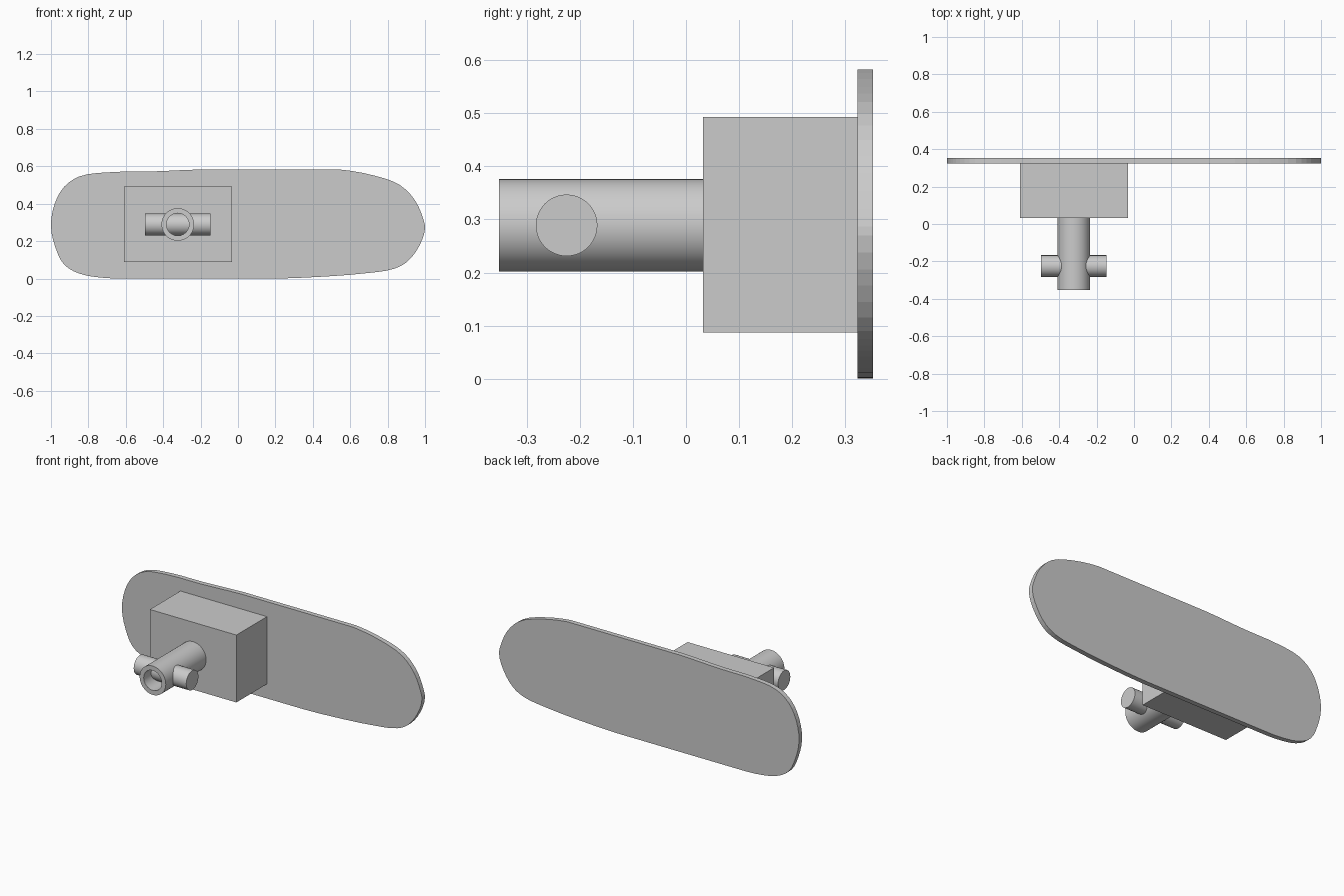
import bpy, bmesh, math
from mathutils import Vector, Matrix
from mathutils.geometry import interpolate_bezier

old = bpy.data.objects.get("Cube")
if old:
    bpy.data.objects.remove(old, do_unlink=True)

grey = bpy.data.materials.new("plain grey")
grey.use_nodes = True
GREY = (0.6, 0.6, 0.6, 1)
grey.diffuse_color = GREY
grey.node_tree.nodes["Principled BSDF"].inputs["Base Color"].default_value = GREY

PLATE_FRONT, PLATE_BACK = 0.323, 0.352
BLOCK_FRONT = 0.032
AXIS_X, AXIS_Z = -0.322, 0.289


def finish(name, bm, smooth=False):
    """Turn a bmesh into a named grey object."""
    bmesh.ops.recalc_face_normals(bm, faces=bm.faces[:])
    mesh = bpy.data.meshes.new(name)
    bm.to_mesh(mesh)
    bm.free()
    mesh.materials.append(grey)
    obj = bpy.data.objects.new(name, mesh)
    bpy.context.collection.objects.link(obj)
    if smooth:
        bpy.ops.object.select_all(action='DESELECT')
        obj.select_set(True)
        bpy.context.view_layer.objects.active = obj
        bpy.ops.object.shade_smooth_by_angle(angle=math.radians(30))
    return obj


def smooth_loop(points, steps):
    """Closed smooth curve through the points."""
    pts = [Vector((x, 0, z)) for x, z in points]
    n = len(pts)
    tangents = [((pts[i] - pts[i - 1]).normalized()
                 + (pts[(i + 1) % n] - pts[i]).normalized()).normalized()
                for i in range(n)]
    loop = []
    for i in range(n):
        a, b = pts[i], pts[(i + 1) % n]
        reach = (b - a).length / 3
        loop += interpolate_bezier(a, a + tangents[i] * reach,
                                   b - tangents[(i + 1) % n] * reach, b, steps + 1)[:-1]
    return loop


# Back plate: rounded, slightly lopsided outline with a small thickness
outline = [(-1, .28), (-.98, .40), (-.93, .49), (-.85, .545), (-.71, .567),
           (-.47, .572), (-.2, .583), (.4, .583), (.54, .583), (.73, .55),
           (.865, .50), (.945, .42), (.99, .32), (1, .27), (.97, .176),
           (.905, .09), (.837, .053), (.7, .03), (.36, .005), (.2, 0),
           (-.6, 0), (-.71, .003), (-.85, .027), (-.93, .075), (-.976, .166)]
bm = bmesh.new()
face = bm.faces.new([bm.verts.new((max(-1, min(1, p.x)), PLATE_FRONT,
                                   max(0, min(.583, p.z))))
                     for p in smooth_loop(outline, 3)])
grown = bmesh.ops.extrude_face_region(bm, geom=[face], use_keep_orig=True)
bmesh.ops.translate(bm, vec=(0, PLATE_BACK - PLATE_FRONT, 0),
                    verts=[v for v in grown["geom"] if isinstance(v, bmesh.types.BMVert)])
finish("back_plate", bm)

# Mounting block
low = Vector((-.61, BLOCK_FRONT, .087))
high = Vector((-.033, PLATE_FRONT, .493))
bm = bmesh.new()
bmesh.ops.create_cube(bm, size=1, matrix=Matrix.Translation((low + high) / 2)
                      @ Matrix.Diagonal((*(high - low), 1)))
finish("mounting_block", bm)

# Hollow tube: rectangular wall section spun about its axis
bm = bmesh.new()
section = [bm.verts.new((AXIS_X + r, y, AXIS_Z)) for r, y in
           [(.087, -.352), (.087, BLOCK_FRONT), (.06, BLOCK_FRONT), (.06, -.352)]]
edges = [bm.edges.new((section[i - 1], section[i])) for i in range(4)]
bmesh.ops.spin(bm, geom=section + edges, cent=(AXIS_X, 0, AXIS_Z), axis=(0, 1, 0),
               angle=math.tau, steps=64)
bmesh.ops.remove_doubles(bm, verts=bm.verts[:], dist=.0001)
finish("hollow_tube", bm, smooth=True)

# Solid pin crossing the tube
bm = bmesh.new()
bmesh.ops.create_cone(bm, cap_ends=True, segments=48, radius1=.058, radius2=.058,
                      depth=.35, matrix=Matrix.Translation((AXIS_X, -.225, AXIS_Z))
                      @ Matrix.Rotation(math.pi / 2, 4, 'Y'))
finish("cross_pin", bm, smooth=True)
